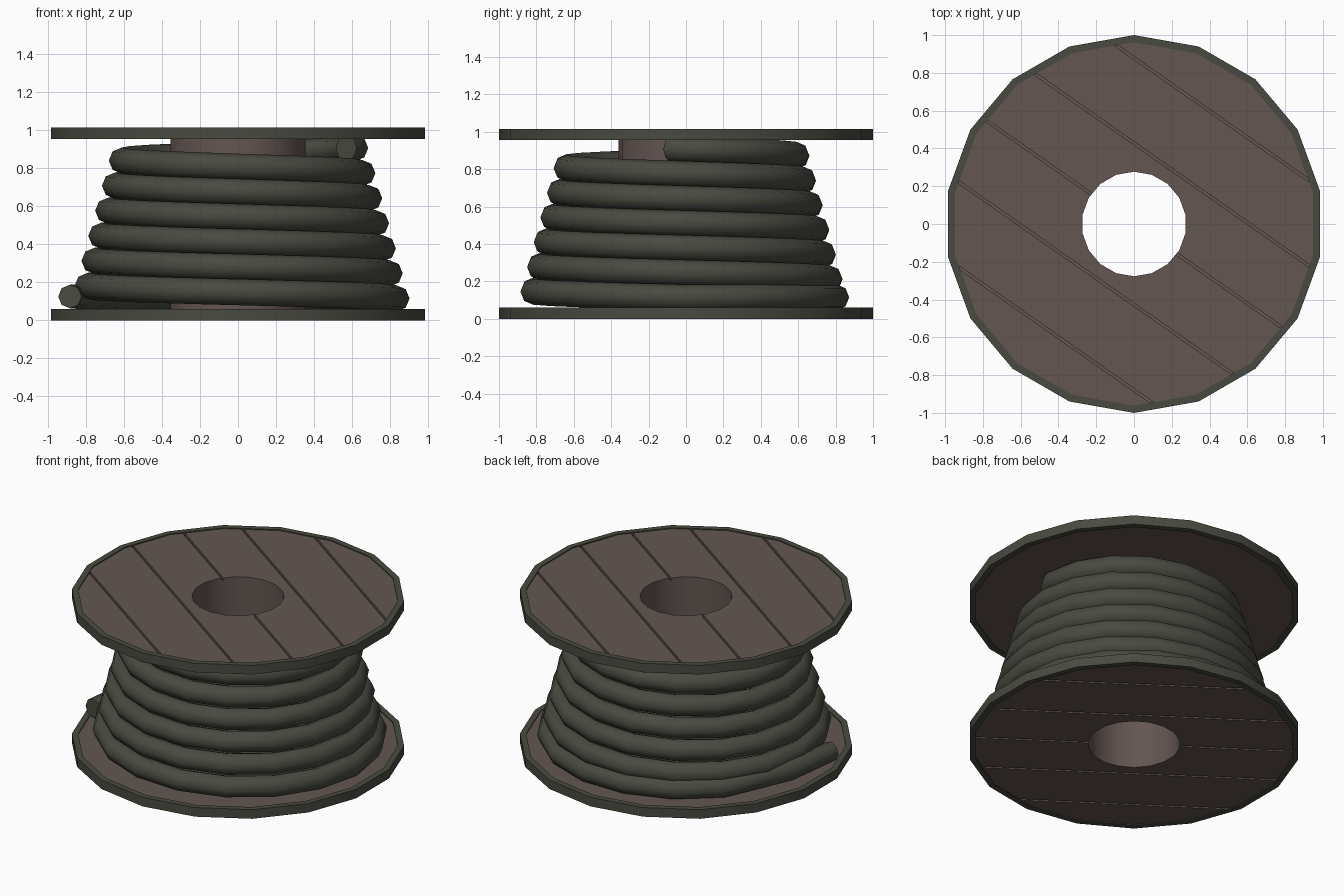
import bpy, bmesh, math
from mathutils import Matrix

if "Cube" in bpy.data.objects:
    bpy.data.objects.remove(bpy.data.objects["Cube"])

SIDES = 18


def material(name, rgb):
    m = bpy.data.materials.new(name)
    m.diffuse_color = (*rgb, 1)
    m.use_nodes = True
    m.node_tree.nodes["Principled BSDF"].inputs["Base Color"].default_value = m.diffuse_color
    return m


WOOD = material("brown_wood", (0.125, 0.092, 0.083))
DARK = material("grey_green", (0.066, 0.068, 0.052))


def add_object(name, bm, mat):
    bmesh.ops.recalc_face_normals(bm, faces=bm.faces)
    me = bpy.data.meshes.new(name)
    bm.to_mesh(me)
    bm.free()
    ob = bpy.data.objects.new(name, me)
    bpy.context.collection.objects.link(ob)
    if mat:
        me.materials.append(mat)
    return ob


def smooth(ob, degrees):
    bpy.ops.object.select_all(action='DESELECT')
    ob.select_set(True)
    bpy.context.view_layer.objects.active = ob
    bpy.ops.object.shade_smooth_by_angle(angle=math.radians(degrees))


def ring(name, r_in, r_out, z0, z1, mat):
    """Solid polygonal ring with a rectangular section."""
    bm = bmesh.new()
    section = [(r_in, z0), (r_out, z0), (r_out, z1), (r_in, z1)]
    loops = []
    for i in range(SIDES):
        a = math.pi / 2 + i * math.tau / SIDES
        loops.append([bm.verts.new((r * math.cos(a), r * math.sin(a), z)) for r, z in section])
    for i in range(SIDES):
        p, q = loops[i], loops[(i + 1) % SIDES]
        for k in range(4):
            n = (k + 1) % 4
            bm.faces.new((p[k], q[k], q[n], p[n]))
    return add_object(name, bm, mat)


def cut_grooves(ob, z):
    """Plank gaps, cut shallowly into the outer face at height z."""
    bm = bmesh.new()
    turn = Matrix.Rotation(math.radians(-35), 4, 'Z')
    for d in (-0.72, -0.35, 0, 0.35, 0.72):
        m = turn @ Matrix.Translation((0, d, z)) @ Matrix.Diagonal((2.4, 0.014, 0.03, 1))
        bmesh.ops.create_cube(bm, size=1, matrix=m)
    cutter = add_object("groove_cutter", bm, None)
    cutter.hide_render = True
    mod = ob.modifiers.new("grooves", 'BOOLEAN')
    mod.operation = 'DIFFERENCE'
    mod.solver = 'EXACT'
    mod.object = cutter
    dg = bpy.context.evaluated_depsgraph_get()
    ob.data = bpy.data.meshes.new_from_object(ob.evaluated_get(dg))
    ob.modifiers.clear()
    bpy.data.objects.remove(cutter)


# Flanges: metal rim around planked wood
for label, z0, outer in (("bottom", 0.0, 0.006), ("top", 0.955, 1.009)):
    smooth(ring(label + "_rim", 0.962, 1.0, z0, z0 + 0.06, DARK), 30)
    planks = ring(label + "_planks", 0.277, 0.964, z0 + 0.006, z0 + 0.054, WOOD)
    cut_grooves(planks, outer)
    smooth(planks, 30)

# Hollow core
smooth(ring("core", 0.277, 0.36, 0.05, 0.965, WOOD), 30)

# Cable: loose tail, conical clockwise winding, inward-turned end
points = [(-0.885, -0.25, 0.125), (-0.865, -0.08, 0.125), (-0.825, 0.12, 0.122)]
first, last = -7, 6 * SIDES
for i in range(first, last + 1):
    t = i / SIDES
    a = -t * math.tau
    r = 0.822 - 0.036 * t
    z = 0.115 + 0.132 * max(t, 0)
    points.append((0.0125 + r * math.cos(a), -0.015 + r * math.sin(a), z))
points.append((0.57, -0.08, 0.908))

cu = bpy.data.curves.new("cable", 'CURVE')
cu.dimensions = '3D'
cu.twist_mode = 'Z_UP'
cu.bevel_depth = 0.069
cu.bevel_resolution = 2
cu.use_fill_caps = True
sp = cu.splines.new('POLY')
sp.points.add(len(points) - 1)
for p, co in zip(sp.points, points):
    p.co = (*co, 1)
    p.radius = 1
sp.points[0].radius = sp.points[1].radius = 0.9
cu.materials.append(DARK)
curve_ob = bpy.data.objects.new("cable_path", cu)
bpy.context.collection.objects.link(curve_ob)
dg = bpy.context.evaluated_depsgraph_get()
mesh = bpy.data.meshes.new_from_object(curve_ob.evaluated_get(dg))
bpy.data.objects.remove(curve_ob)
bm = bmesh.new()
bm.from_mesh(mesh)
bmesh.ops.remove_doubles(bm, verts=bm.verts, dist=0.0001)
cable = add_object("cable", bm, DARK)
smooth(cable, 55)
